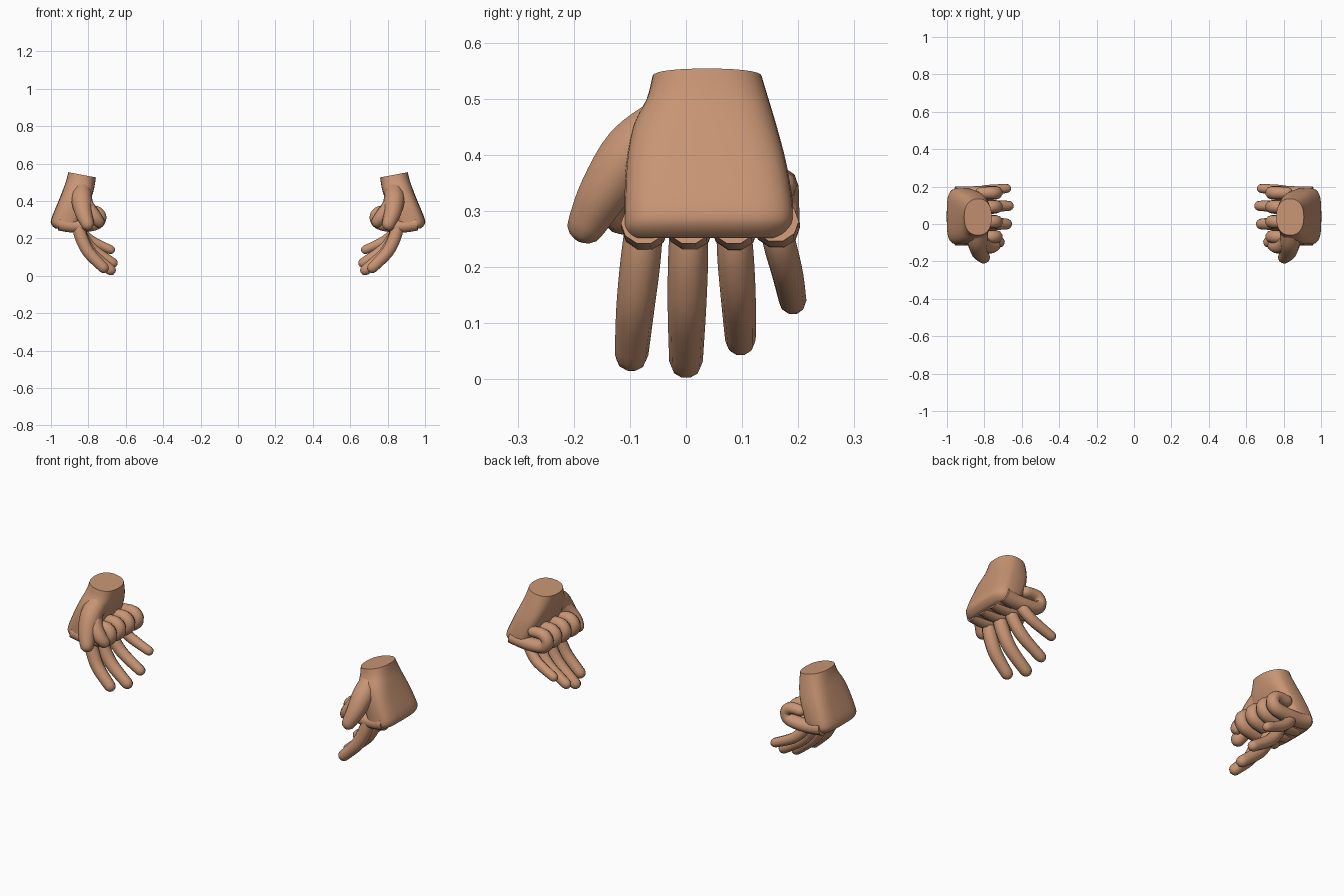
import bpy, bmesh, math
from mathutils import Vector

old = bpy.data.objects.get("Cube")
if old:
    bpy.data.objects.remove(old)

skin = bpy.data.materials.new("skin_tan")
skin.use_nodes = True
TAN = (0.58, 0.30, 0.175, 1)
skin.diffuse_color = TAN
skin.node_tree.nodes["Principled BSDF"].inputs["Base Color"].default_value = TAN


def smooth_rows(rows, steps):
    """Interpolate rows of numbers with a Catmull-Rom spline."""
    out = []
    for i in range(len(rows) - 1):
        a, b, c, d = (rows[max(i - 1, 0)], rows[i], rows[i + 1],
                      rows[min(i + 2, len(rows) - 1)])
        for s in range(steps):
            t = s / steps
            out.append([0.5 * (2 * q + (r - p) * t + (2 * p - 5 * q + 4 * r - u) * t ** 2
                               + (3 * q - p - 3 * r + u) * t ** 3)
                        for p, q, r, u in zip(a, b, c, d)])
    out.append(list(rows[-1]))
    return out


def loft(name, rings, angle):
    """Skin closed rings, cap both ends and mirror to the other hand."""
    bm = bmesh.new()
    loops = [[bm.verts.new(p) for p in ring] for ring in rings]
    n = len(loops[0])
    for a, b in zip(loops, loops[1:]):
        for i in range(n):
            j = (i + 1) % n
            bm.faces.new((a[i], a[j], b[j], b[i]))
    bm.faces.new(loops[0])
    bm.faces.new(loops[-1])
    bmesh.ops.recalc_face_normals(bm, faces=bm.faces)
    mesh = bpy.data.meshes.new(name)
    bm.to_mesh(mesh)
    bm.free()
    mesh.materials.append(skin)
    obj = bpy.data.objects.new(name, mesh)
    bpy.context.collection.objects.link(obj)
    bpy.ops.object.select_all(action='DESELECT')
    obj.select_set(True)
    bpy.context.view_layer.objects.active = obj
    bpy.ops.object.shade_smooth_by_angle(angle=math.radians(angle))
    mirror = obj.modifiers.new("other_hand", 'MIRROR')
    mirror.use_axis = (True, False, False)
    return obj


def digit(name, path, side_axis, width=1.0, sides=10):
    """Rounded tube along rows of x, y, z, radius."""
    rows = smooth_rows(path, 4)
    pts = [Vector(r[:3]) for r in rows]
    rings = []
    for k, row in enumerate(rows):
        tangent = (pts[min(k + 1, len(pts) - 1)] - pts[max(k - 1, 0)]).normalized()
        side = (side_axis - tangent * side_axis.dot(tangent)).normalized()
        up = tangent.cross(side)

        def ring(shift, scale):
            r = row[3] * scale
            return [pts[k] + tangent * shift
                    + side * r * width * math.cos(2 * math.pi * i / sides)
                    + up * r * math.sin(2 * math.pi * i / sides) for i in range(sides)]

        if k == len(rows) - 1:
            for a in (0, 30, 55, 75):
                a = math.radians(a)
                rings.append(ring(row[3] * math.sin(a), math.cos(a)))
        else:
            rings.append(ring(0, 1))
    return loft(name, rings, 50)


# Palm and wrist: z, inner x, outer x, front y, back y
profile = [(.54, .76, .908, -.06, .135),
           (.50, .765, .918, -.07, .147),
           (.45, .775, .938, -.095, .162),
           (.38, .80, .968, -.107, .18),
           (.30, .835, 1.0, -.11, .192),
           (.27, .85, .995, -.11, .186),
           (.252, .87, .975, -.10, .17)]
rings = []
for z, x0, x1, y0, y1 in smooth_rows(profile, 3):
    wrist = max(0, min(1, (z - .40) / .14))
    power = 2 / (3.6 - 1.3 * wrist)
    ring = []
    for i in range(28):
        c, s = math.cos(math.tau * i / 28), math.sin(math.tau * i / 28)
        u = math.copysign(abs(c) ** power, c)
        v = math.copysign(abs(s) ** power, s)
        ring.append(((x0 + x1) / 2 + u * (x1 - x0) / 2,
                     (y0 + y1) / 2 + v * (y1 - y0) / 2,
                     z + .014 * u * wrist))
    rings.append(ring)
loft("palm", rings, 45)

Y = Vector((0, 1, 0))
X = Vector((1, 0, 0))

# Four fingers: name, root y, tip y, open tip x, open tip z, radius
fingers = [("index", -.075, -.097, .720, .044, .034),
           ("middle", .005, .0, .682, .032, .034),
           ("ring", .085, .097, .670, .070, .031),
           ("little", .16, .190, .682, .140, .028)]
for name, y, tip_y, tx, tz, r in fingers:
    # Relaxed finger hanging down and inward
    rx, rz = .855, .27
    dx, dz = tx - rx, tz - rz
    path = [(rx + dx * a, y + (tip_y - y) * c, rz + dz * b, r * k)
            for a, b, c, k in ((0, 0, 0, 1), (.12, .28, .3, 1.05),
                               (.42, .64, .7, 1), (1, 1, 1, .88))]
    digit(name + "_finger_open", path, Y)
    # Clenched finger folded under the palm
    low = .004 if name == "little" else 0
    path = [(.955, y, .278 + low, .038), (.90, y, .268 + low, .037),
            (.83, y + .004, .266 + low, .036), (.755, y + .006, .28, .034),
            (.734, y + .007, .315, .032), (.76, y + .007, .345, .031),
            (.82, y + .006, .345, .029)]
    digit(name + "_finger_clenched", path, Y, 1.08)

# Relaxed thumb along the front of the hand
digit("thumb_open", [(.835, -.035, .455, .052), (.835, -.095, .405, .056),
                     (.825, -.145, .335, .047), (.805, -.176, .278, .036)], X, 1.0)
# Folded thumb pressed against the clenched fingers
digit("thumb_clenched", [(.835, -.075, .415, .045), (.80, -.112, .36, .040),
                         (.765, -.122, .315, .036), (.745, -.115, .29, .032)], X, 1.0)
